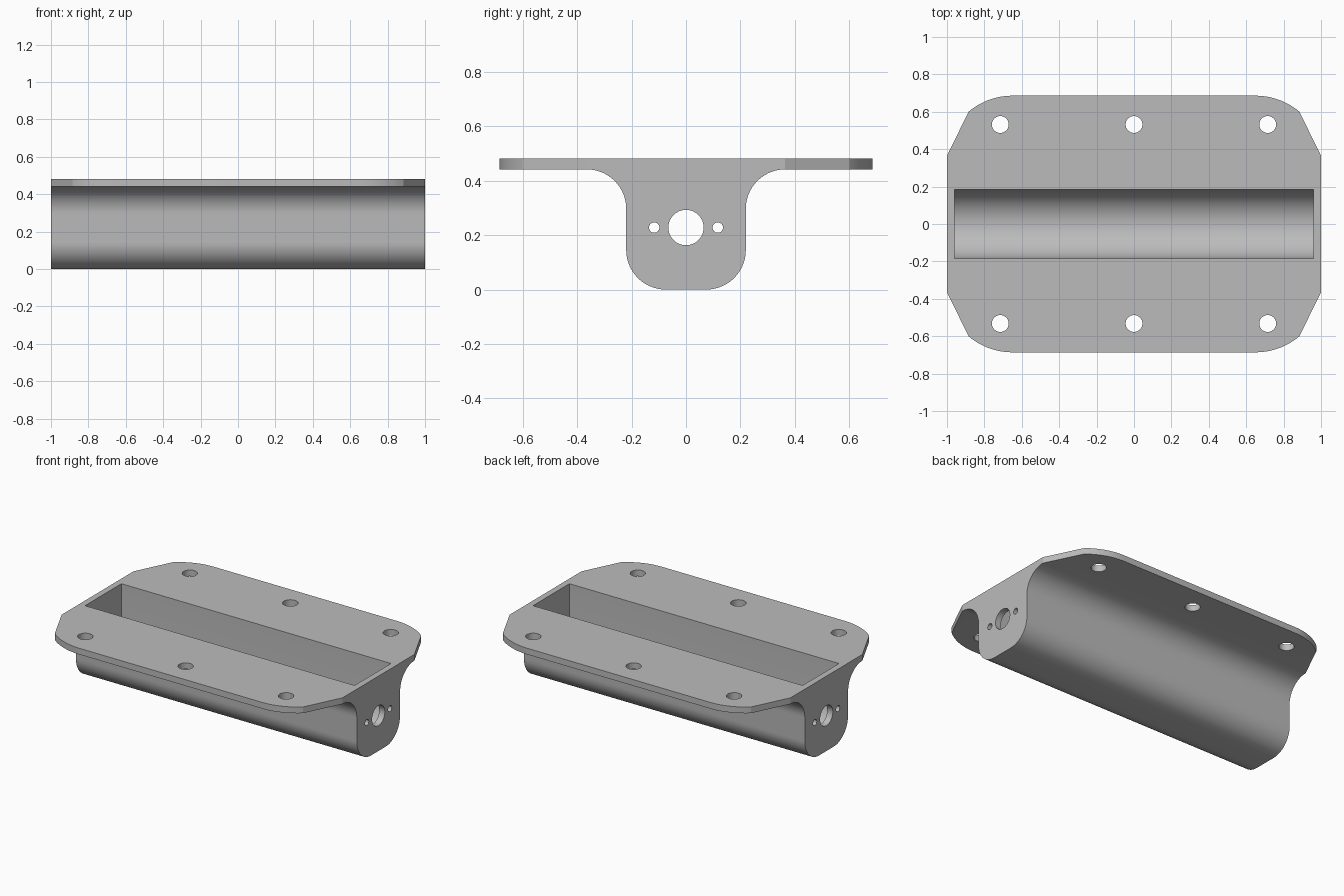
import bpy, bmesh
from math import sin, cos, radians
from mathutils import Matrix, Vector

cube = bpy.data.objects.get("Cube")
if cube:
    bpy.data.objects.remove(cube, do_unlink=True)

# Main dimensions
HALF_DEPTH, TOP, PLATE_UNDER = 0.686, 0.482, 0.442
BODY_HALF, FILLET = 0.22, 0.145
CAVITY_X, CAVITY_R, AXIS_Z = 0.96, 0.185, 0.228

grey = bpy.data.materials.new("plain grey")
grey.use_nodes = True
COLOUR = (0.5, 0.5, 0.5, 1)
grey.diffuse_color = COLOUR
grey.node_tree.nodes["Principled BSDF"].inputs["Base Color"].default_value = COLOUR


def arc(cx, cy, r, start, end, steps=14):
    angles = [radians(start + (end - start) * i / steps) for i in range(steps + 1)]
    return [(cx + r * cos(a), cy + r * sin(a)) for a in angles]


def mirrored(half):
    """Close a right-hand half outline by reflecting its first coordinate."""
    return half + [(-u, v) for u, v in reversed(half)]


def prism(name, outline, low, high, axis):
    """Extrude an outline along x (outline in y, z) or z (outline in x, y)."""
    bm = bmesh.new()
    place = (lambda u, v: (low, u, v)) if axis == "x" else (lambda u, v: (u, v, low))
    face = bm.faces.new([bm.verts.new(place(u, v)) for u, v in outline])
    push = Vector((1, 0, 0)) if axis == "x" else Vector((0, 0, 1))
    moved = bmesh.ops.extrude_face_region(bm, geom=[face])["geom"]
    bmesh.ops.translate(bm, vec=push * (high - low),
                        verts=[g for g in moved if isinstance(g, bmesh.types.BMVert)])
    bmesh.ops.recalc_face_normals(bm, faces=bm.faces)
    mesh = bpy.data.meshes.new(name)
    bm.to_mesh(mesh)
    bm.free()
    obj = bpy.data.objects.new(name, mesh)
    mesh.materials.append(grey)
    bpy.context.collection.objects.link(obj)
    return obj


def carve(obj, cutter, operation="DIFFERENCE"):
    mod = obj.modifiers.new("carve", "BOOLEAN")
    mod.operation, mod.solver, mod.object = operation, "EXACT", cutter
    cutter.hide_render = True
    bpy.context.view_layer.objects.active = obj
    bpy.ops.object.modifier_apply(modifier=mod.name)
    bpy.data.objects.remove(cutter, do_unlink=True)


def circle(cx, cy, r):
    return arc(cx, cy, r, 0, 360, 32)[:-1]


# Housing and mounting flange as one filleted T section
section = mirrored(
    arc(BODY_HALF - FILLET, FILLET, FILLET, -90, 0)
    + arc(BODY_HALF + FILLET, PLATE_UNDER - FILLET, FILLET, 180, 90)
    + [(HALF_DEPTH + 0.1, PLATE_UNDER), (HALF_DEPTH + 0.1, TOP)])
bracket = prism("mounting_housing", section, -1.1, 1.1, "x")

# Plan outline: straight ends, angled shoulders, rounded corners
quarter = [(1, 0.365)] + arc(0.65, HALF_DEPTH - 0.364, 0.364, 50, 90)
plan = mirrored([(x, -y) for x, y in reversed(quarter)] + quarter)
carve(bracket, prism("plan_cutter", plan, -0.2, 0.7, "z"), "INTERSECT")

# Open trough with a rounded floor
trough = mirrored(arc(0, AXIS_Z, CAVITY_R, -88, 0) + [(CAVITY_R, 0.7)])
carve(bracket, prism("trough_cutter", trough, -CAVITY_X, CAVITY_X, "x"))

# Screw holes in the flange
for x in (-0.715, 0, 0.715):
    for y in (-0.532, 0.532):
        carve(bracket, prism("screw_cutter", circle(x, y, 0.045), 0.3, 0.7, "z"))

# Shaft hole and two pin holes through both end walls
for y, r in ((0, 0.065), (-0.117, 0.019), (0.117, 0.019)):
    carve(bracket, prism("end_cutter", circle(y, AXIS_Z, r), -1.2, 1.2, "x"))

# Smooth the fillets and bores, keep the edges crisp
bpy.ops.object.select_all(action="DESELECT")
bracket.select_set(True)
bpy.context.view_layer.objects.active = bracket
bpy.ops.object.shade_smooth_by_angle(angle=radians(20))
